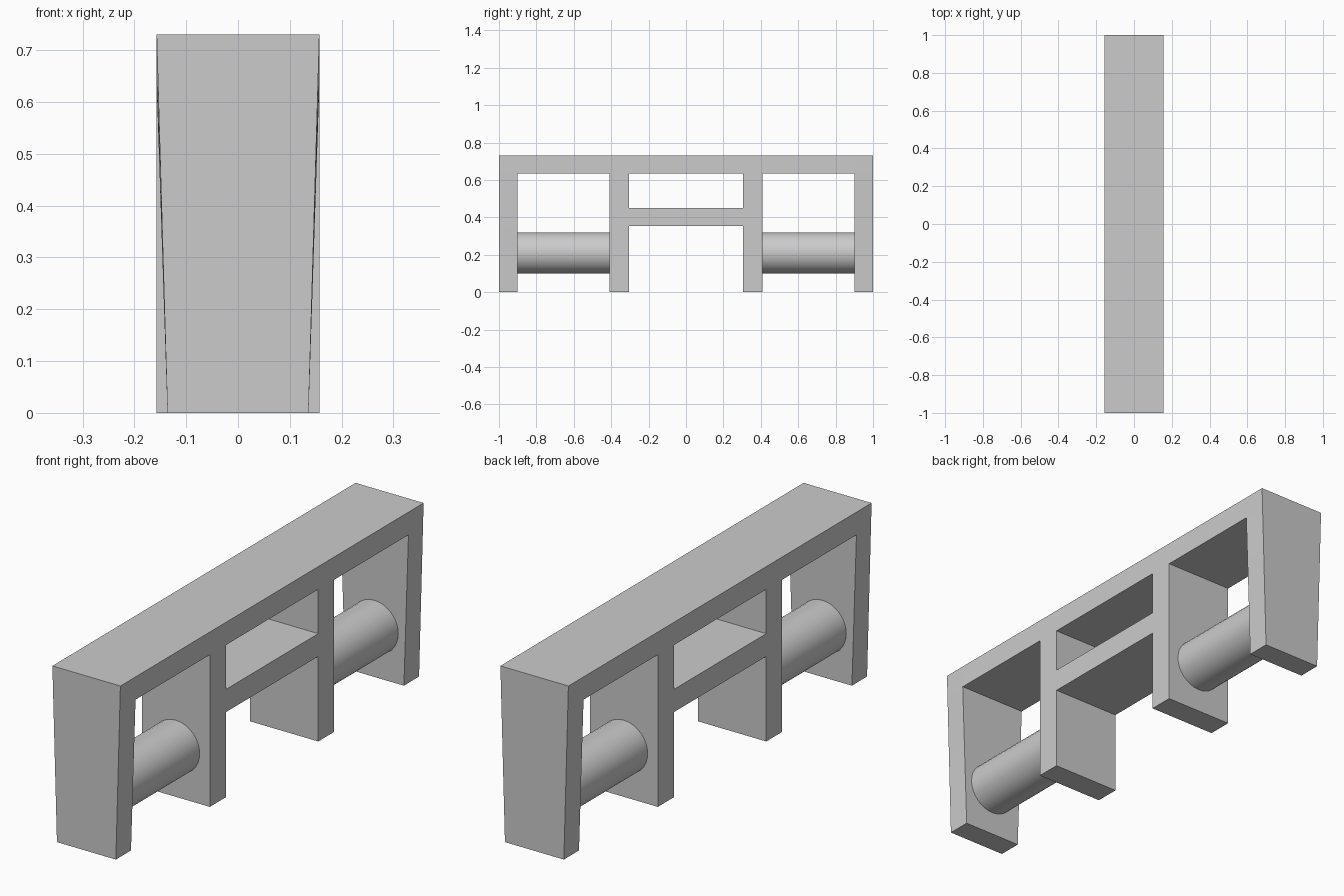
import bpy, bmesh, math

if "Cube" in bpy.data.objects:
    bpy.data.objects.remove(bpy.data.objects["Cube"], do_unlink=True)

grey = bpy.data.materials.new("light grey")
grey.use_nodes = True
colour = (0.6, 0.6, 0.6, 1)
grey.diffuse_color = colour
grey.node_tree.nodes["Principled BSDF"].inputs["Base Color"].default_value = colour

HALF_WIDTH = 0.157
FOOT_TAPER = 0.021
TOP = 0.73
ys = [-1, -0.9, -0.41, -0.305, 0.305, 0.41, 0.9, 1]
zs = [0, 0.355, 0.45, 0.635, TOP]


def is_solid(col, row):
    """Legs are the even columns, joined by the top beam and a centre crossbar."""
    return col % 2 == 0 or row == 3 or (col == 3 and row == 1)


# Frame: side profile laid out in cells, then given thickness
bm = bmesh.new()
grid = {}


def corner(i, j):
    if (i, j) not in grid:
        grid[i, j] = bm.verts.new((-HALF_WIDTH, ys[i], zs[j]))
    return grid[i, j]


for col in range(len(ys) - 1):
    for row in range(len(zs) - 1):
        if is_solid(col, row):
            bm.faces.new([corner(col, row), corner(col + 1, row),
                          corner(col + 1, row + 1), corner(col, row + 1)])
side = bmesh.ops.extrude_face_region(bm, geom=bm.faces[:], use_keep_orig=True)["geom"]
bmesh.ops.translate(bm, vec=(2 * HALF_WIDTH, 0, 0),
                    verts=[g for g in side if isinstance(g, bmesh.types.BMVert)])

# Outer legs narrow towards the feet
for v in bm.verts:
    if abs(v.co.y) > 0.85:
        start = TOP if abs(v.co.y) > 0.95 else zs[3]
        drop = max(0, 1 - v.co.z / start)
        v.co.x -= math.copysign(FOOT_TAPER * drop, v.co.x)
bmesh.ops.recalc_face_normals(bm, faces=bm.faces)
mesh = bpy.data.meshes.new("frame")
bm.to_mesh(mesh)
bm.free()
frame = bpy.data.objects.new("frame", mesh)
bpy.context.collection.objects.link(frame)
mesh.materials.append(grey)

# Round bars between outer and inner legs
for name, s in (("front_bar", -1), ("back_bar", 1)):
    bpy.ops.mesh.primitive_cylinder_add(
        vertices=32, radius=0.11, depth=0.49,
        location=(0, s * 0.655, 0.21), rotation=(math.pi / 2, 0, 0))
    bar = bpy.context.object
    bar.name = name
    bar.data.materials.append(grey)
    bpy.ops.object.shade_smooth_by_angle(angle=math.radians(40))
